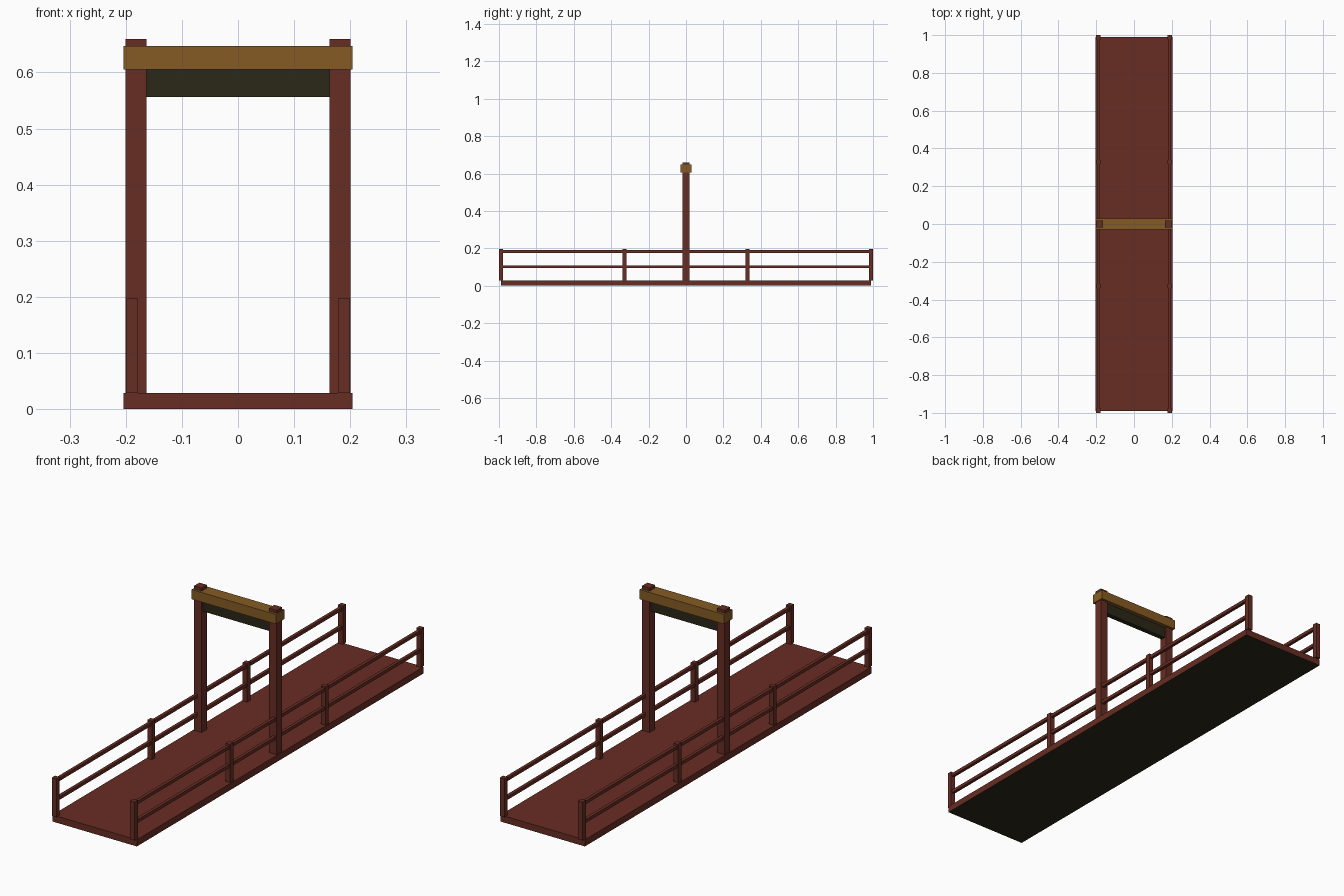
import bpy, bmesh
from mathutils import Matrix

if "Cube" in bpy.data.objects:
    bpy.data.objects.remove(bpy.data.objects["Cube"])


def material(name, rgb):
    m = bpy.data.materials.new(name)
    m.diffuse_color = (*rgb, 1)
    m.use_nodes = True
    m.node_tree.nodes["Principled BSDF"].inputs["Base Color"].default_value = m.diffuse_color
    return m


RED = material("red_brown_wood", (0.137, 0.026, 0.017))
GOLD = material("golden_wood", (0.235, 0.105, 0.017))
DARK = material("dark_olive", (0.024, 0.021, 0.009))


def box(name, lo, hi, *mats):
    """Box between two corners; a second material colours the underside."""
    bm = bmesh.new()
    bmesh.ops.create_cube(bm, size=1)
    size = [h - l for l, h in zip(lo, hi)]
    mid = [(h + l) / 2 for l, h in zip(lo, hi)]
    bm.transform(Matrix.Translation(mid) @ Matrix.Diagonal((*size, 1)))
    bm.normal_update()
    if len(mats) > 1:
        for f in bm.faces:
            f.material_index = 1 if f.normal.z < -0.5 else 0
    me = bpy.data.meshes.new(name)
    bm.to_mesh(me)
    bm.free()
    for m in mats:
        me.materials.append(m)
    ob = bpy.data.objects.new(name, me)
    bpy.context.collection.objects.link(ob)
    return ob


# Deck with dark underside
box("deck", (-0.204, -0.99, 0), (0.204, 0.99, 0.029), RED, DARK)

for s, side in ((-1, "left"), (1, "right")):
    # Tall gate pillar
    x = s * 0.1815
    box(f"{side}_pillar", (x - 0.0187, -0.0187, 0.029), (x + 0.0187, 0.0187, 0.66), RED)
    # Railing posts
    x = s * 0.189
    for i, y in enumerate((-0.989, -0.329, 0.329, 0.989)):
        box(f"{side}_rail_post_{i}", (x - 0.011, y - 0.011, 0.029),
            (x + 0.011, y + 0.011, 0.197), RED)
    # Horizontal rails
    for name, z in (("top", 0.183), ("middle", 0.101)):
        box(f"{side}_{name}_rail", (x - 0.007, -0.985, z - 0.007),
            (x + 0.007, 0.985, z + 0.007), RED)

# Gate crossbeam and dark panel below it
box("crossbeam", (-0.204, -0.029, 0.605), (0.204, 0.029, 0.647), GOLD)
box("lower_panel", (-0.163, -0.011, 0.556), (0.163, 0.011, 0.605), DARK)
